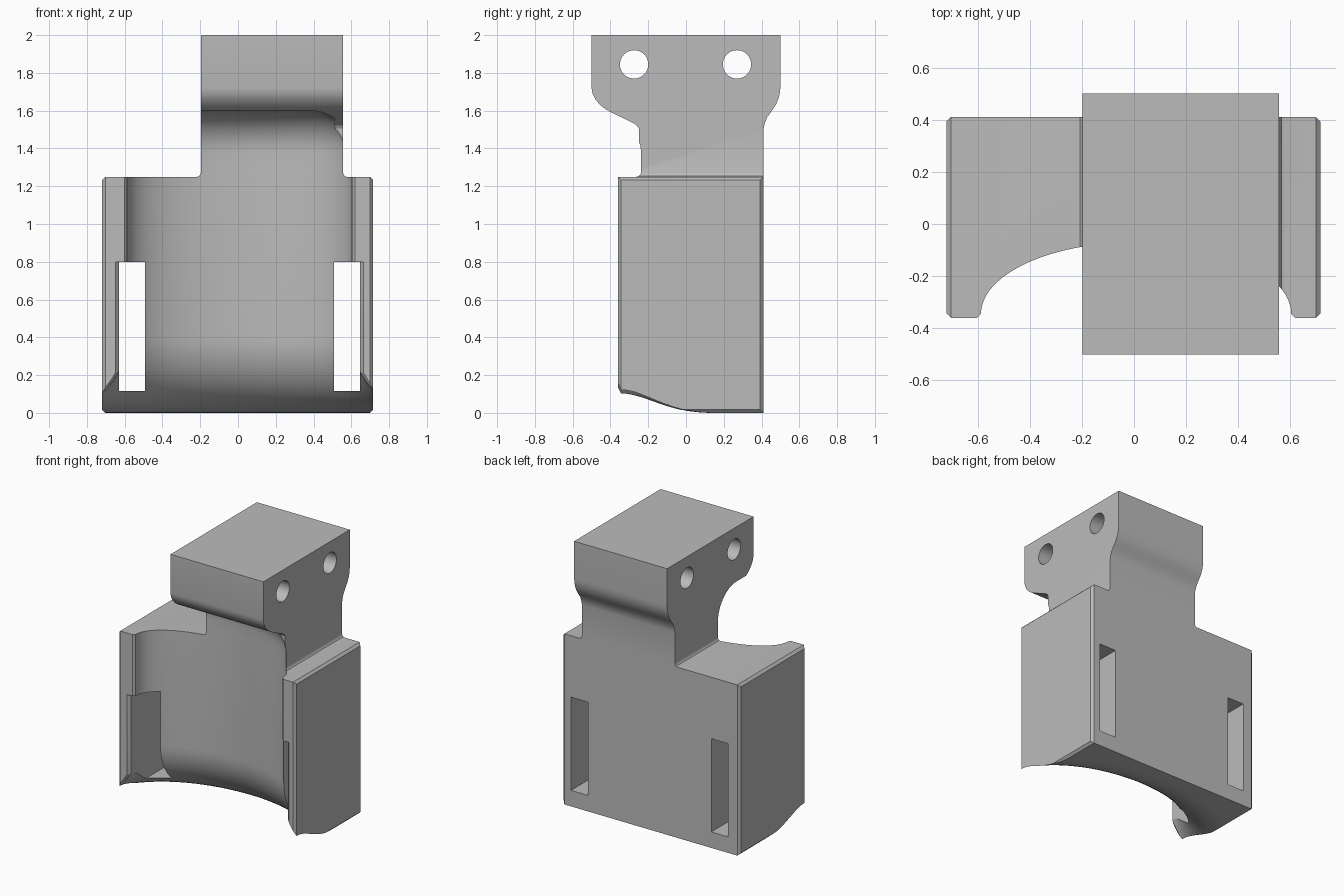
import bpy, bmesh, math
from mathutils import Vector

if "Cube" in bpy.data.objects:
    bpy.data.objects.remove(bpy.data.objects["Cube"])

grey = bpy.data.materials.new("plain grey")
grey.use_nodes = True
GREY = (0.5, 0.5, 0.5, 1)
grey.diffuse_color = GREY
grey.node_tree.nodes["Principled BSDF"].inputs["Base Color"].default_value = GREY

CX = 0.008  # middle of the channel


def finish(name, bm):
    bmesh.ops.recalc_face_normals(bm, faces=bm.faces)
    mesh = bpy.data.meshes.new(name)
    bm.to_mesh(mesh)
    bm.free()
    mesh.materials.append(grey)
    ob = bpy.data.objects.new(name, mesh)
    bpy.context.scene.collection.objects.link(ob)
    return ob


def loft(name, rings):
    """Closed solid through rings of equal length."""
    bm = bmesh.new()
    loops = [[bm.verts.new(p) for p in ring] for ring in rings]
    n = len(loops[0])
    for a, b in zip(loops, loops[1:]):
        for i in range(n):
            j = (i + 1) % n
            bm.faces.new((a[i], a[j], b[j], b[i]))
    bm.faces.new(loops[0])
    bm.faces.new(loops[-1])
    return finish(name, bm)


def prism(name, outline, axis, lo, hi):
    """Outline in the two other axes, extruded along one axis."""
    def place(p, d):
        v = list(p)
        v.insert(axis, d)
        return Vector(v)
    return loft(name, [[place(p, d) for p in outline] for d in (lo, hi)])


def combine(target, tool, operation):
    mod = target.modifiers.new(operation, "BOOLEAN")
    mod.operation = operation
    mod.solver = "EXACT"
    mod.object = tool
    deps = bpy.context.evaluated_depsgraph_get()
    mesh = bpy.data.meshes.new_from_object(target.evaluated_get(deps))
    target.modifiers.clear()
    target.data = mesh
    bpy.data.objects.remove(tool)


# Main block, with chamfers around both side faces
bm = bmesh.new()
bmesh.ops.create_cube(bm, size=1)
for v in bm.verts:
    v.co = (v.co.x * 1.435 - 0.002, v.co.y * 0.77 + 0.025, (v.co.z + 0.5) * 1.25)
side_edges = [e for e in bm.edges if abs(e.verts[0].co.x - e.verts[1].co.x) < 0.01]
bmesh.ops.bevel(bm, geom=side_edges, offset=0.017, segments=1, affect="EDGES")
body = finish("bracket_body", bm)

# Neck and overhanging head
back = [(0.41, 1.2), (0.41, 1.5), (0.416, 1.53), (0.43, 1.565), (0.455, 1.6),
        (0.475, 1.63), (0.49, 1.665), (0.498, 1.7), (0.5, 1.73), (0.5, 2)]
front = [(-0.5, 2), (-0.5, 1.72), (-0.495, 1.69), (-0.48, 1.66), (-0.455, 1.63),
         (-0.425, 1.607), (-0.39, 1.588), (-0.28, 1.535), (-0.26, 1.522),
         (-0.25, 1.505), (-0.25, 1.2)]
combine(body, prism("head", back + front, 0, -0.197, 0.556), "UNION")

# Small fillets where the neck meets the block
left_foot = [(-0.196, 1.275), (-0.2, 1.262), (-0.207, 1.253), (-0.217, 1.25), (-0.217, 1.23)]
right_foot = [(0.359 - x, z) for x, z in reversed(left_foot)]
combine(body, prism("neck_foot", left_foot + right_foot, 1, -0.3, 0.41), "UNION")

# Elliptical channel, flared at the bottom and rounded in at the top
FLARE, ROOF = 0.4, 0.22
levels = [(-0.1, FLARE)]
for i in range(17):
    t = math.pi / 2 * i / 16
    levels.append((FLARE * (1 - math.cos(t)), FLARE * (1 - math.sin(t))))
levels.append((1.3, 0))
for i in range(13):
    t = math.pi / 2 * i / 12
    levels.append((1.38 + ROOF * math.sin(t), -ROOF * (1 - math.cos(t))))


def channel_ring(z, offset):
    a, b = 0.595 + offset, 0.29 + offset
    lip = 0.46 if z < 1.31 else 0
    ring = [(CX + a + lip, -0.8, z)]
    for i in range(49):
        t = math.pi * i / 48
        ring.append((CX + a * math.cos(t), -0.345 + (b - 0.015) * math.sin(t), z))
    ring.append((CX - a - lip, -0.8, z))
    return ring


combine(body, loft("channel", [channel_ring(z, o) for z, o in levels]), "DIFFERENCE")

# Strap slots through the full depth, with a chamfered front mouth
for s in (-1, 1):
    plan = [(0.5, -0.8), (1.097, -0.8), (0.637, -0.34), (0.637, 0.8), (0.5, 0.8)]
    slot = prism("slot", [(CX + s * x, y) for x, y in plan], 2, 0.117, 0.8)
    combine(body, slot, "DIFFERENCE")

# Cross holes through the head
for y in (-0.275, 0.27):
    circle = [(y + 0.075 * math.cos(i * math.pi / 24), 1.845 + 0.075 * math.sin(i * math.pi / 24))
              for i in range(48)]
    combine(body, prism("hole", circle, 0, -1, 1), "DIFFERENCE")

bpy.ops.object.select_all(action="DESELECT")
body.select_set(True)
bpy.context.view_layer.objects.active = body
bpy.ops.object.shade_smooth_by_angle(angle=math.radians(25))
